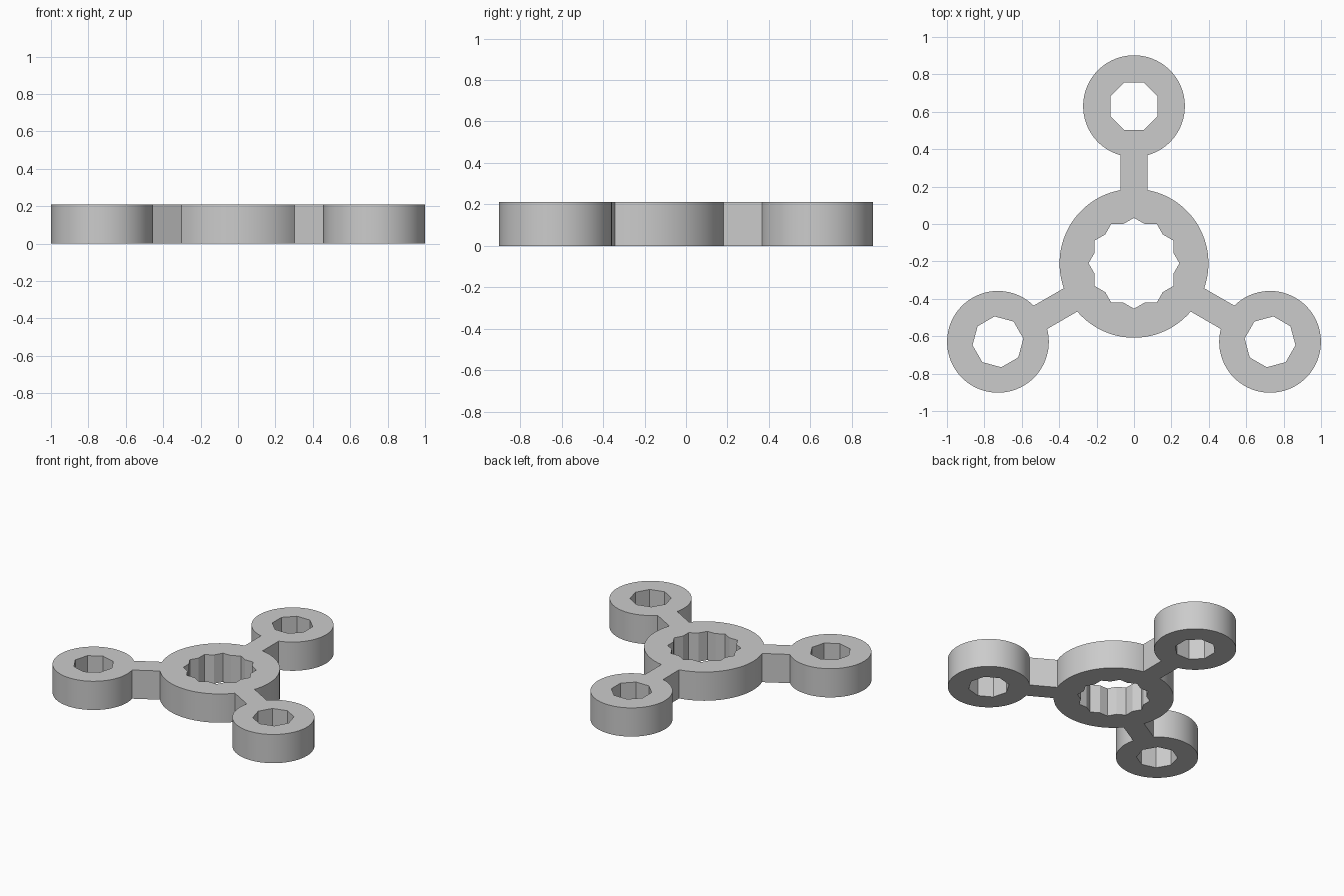
import bpy
import bmesh
from math import asin, cos, sin, pi, radians
from mathutils import Matrix, Vector

cube = bpy.data.objects.get("Cube")
if cube:
    bpy.data.objects.remove(cube, do_unlink=True)

HEIGHT = 0.21
HUB_Y, HUB_R = -0.21, 0.398
LOBE_DIST, LOBE_R = 0.84, 0.272
ARM_HALF = 0.072
HOLE_R, STAR_R = 0.137, 0.243


def arc(centre_x, radius, start, end, steps):
    """Points along an arc centred on the local x axis."""
    angles = [start + (end - start) * i / steps for i in range(steps + 1)]
    return [Vector((centre_x + radius * cos(a), radius * sin(a), 0)) for a in angles]


def add_loop(curve, points):
    spline = curve.splines.new("POLY")
    spline.points.add(len(points) - 1)
    for target, p in zip(spline.points, points):
        target.co = (p.x, p.y, 0, 1)
    spline.use_cyclic_u = True


curve = bpy.data.curves.new("spinner_profile", "CURVE")
curve.dimensions = "2D"
curve.fill_mode = "BOTH"
curve.extrude = HEIGHT / 2

# Outer outline: lobe arc, then hub arc up to the next arm; octagonal lobe holes
hub_gap = asin(ARM_HALF / HUB_R)
lobe_gap = pi - asin(ARM_HALF / LOBE_R)
third = (arc(LOBE_DIST, LOBE_R, -lobe_gap, lobe_gap, 72)
         + arc(0, HUB_R, hub_gap, radians(120) - hub_gap, 36))
octagon = arc(LOBE_DIST, HOLE_R, pi / 8, pi / 8 + 1.75 * pi, 7)
place = Matrix.Translation((0, HUB_Y, 0))
outline = []
for k in range(3):
    turn = place @ Matrix.Rotation(radians(90 + 120 * k), 4, "Z")
    outline += [turn @ p for p in third]
    add_loop(curve, [turn @ p for p in octagon])
add_loop(curve, outline)

# Hub hole: two overlapping hexagons forming a twelve-pointed star
inner_r = STAR_R * cos(pi / 6) / cos(pi / 12)
star = []
for i in range(24):
    r = inner_r if i % 2 else STAR_R
    star.append(place @ Vector((r * cos(i * pi / 12), r * sin(i * pi / 12), 0)))
add_loop(curve, star)

# Turn the extruded profile into one welded mesh
profile = bpy.data.objects.new("spinner_profile", curve)
bpy.context.collection.objects.link(profile)
bpy.context.view_layer.update()
mesh = bpy.data.meshes.new_from_object(
    profile.evaluated_get(bpy.context.evaluated_depsgraph_get()))
bpy.data.objects.remove(profile, do_unlink=True)

bm = bmesh.new()
bm.from_mesh(mesh)
bmesh.ops.remove_doubles(bm, verts=bm.verts, dist=0.0005)
bmesh.ops.translate(bm, verts=bm.verts, vec=(0, 0, HEIGHT / 2))
bmesh.ops.recalc_face_normals(bm, faces=bm.faces)
bm.to_mesh(mesh)
bm.free()

body = bpy.data.objects.new("three_lobed_body", mesh)
bpy.context.collection.objects.link(body)

# Plain grey material
grey = bpy.data.materials.new("plain_grey")
grey.use_nodes = True
colour = (0.6, 0.6, 0.6, 1)
grey.diffuse_color = colour
grey.node_tree.nodes["Principled BSDF"].inputs["Base Color"].default_value = colour
mesh.materials.clear()
mesh.materials.append(grey)

# Smooth round walls, crisp edges elsewhere
bpy.context.view_layer.objects.active = body
body.select_set(True)
bpy.ops.object.shade_smooth_by_angle(angle=radians(20))
